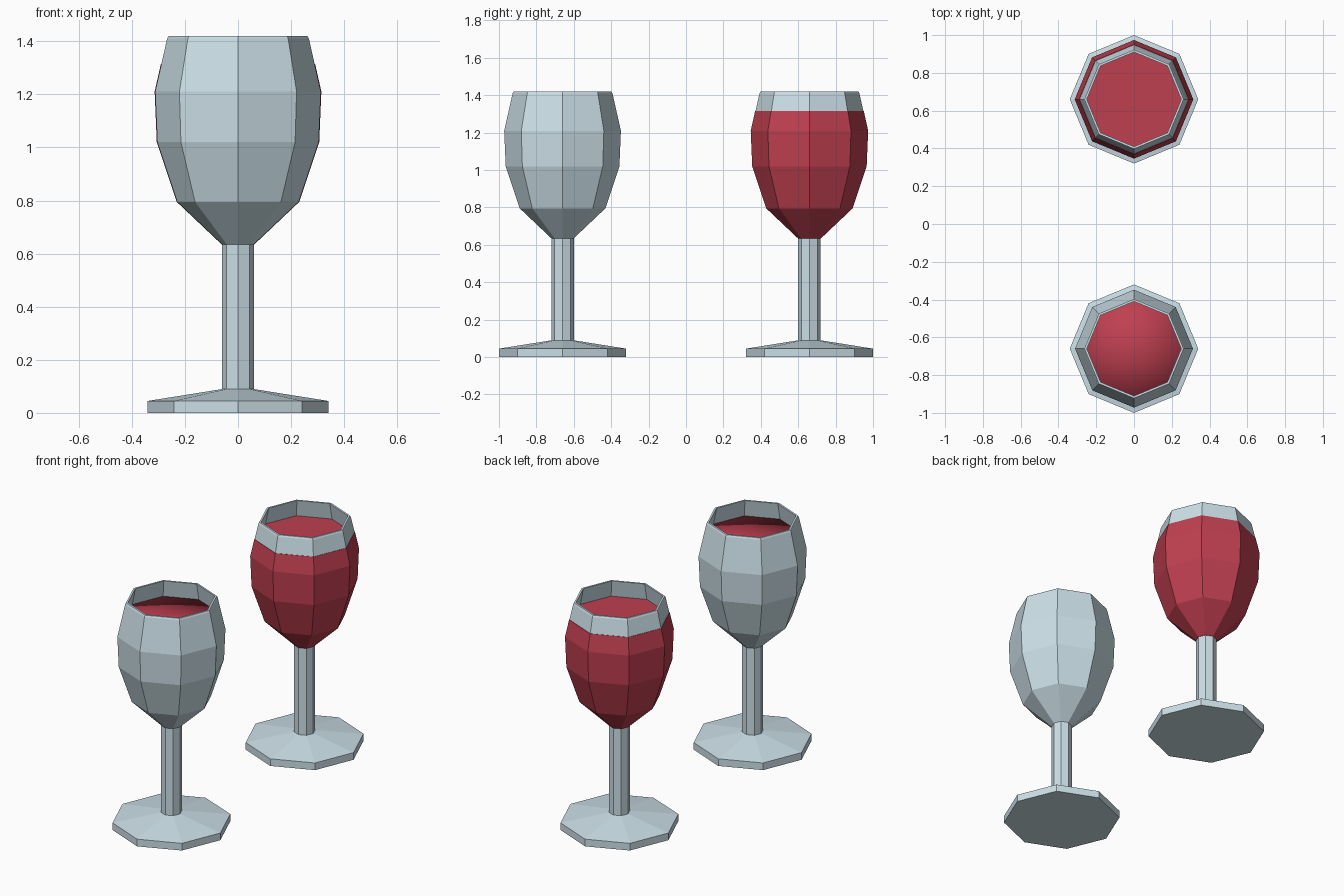
import bpy, bmesh
from math import cos, sin, pi

if "Cube" in bpy.data.objects:
    bpy.data.objects.remove(bpy.data.objects["Cube"])

SIDES = 8


def lathe(name, profile, y, mat=None, smooth=False):
    """Spin (radius, z) points around a vertical axis at x=0, y."""
    bm = bmesh.new()
    rings = []
    for r, z in profile:
        if r == 0:
            rings.append([bm.verts.new((0, 0, z))] * SIDES)
        else:
            rings.append([bm.verts.new((r * cos(2 * pi * i / SIDES),
                                        r * sin(2 * pi * i / SIDES), z))
                          for i in range(SIDES)])
    for a, b in zip(rings, rings[1:]):
        for i in range(SIDES):
            j = (i + 1) % SIDES
            quad = list(dict.fromkeys([a[i], a[j], b[j], b[i]]))
            bm.faces.new(quad).smooth = smooth
    bmesh.ops.recalc_face_normals(bm, faces=bm.faces)
    me = bpy.data.meshes.new(name)
    bm.to_mesh(me)
    bm.free()
    ob = bpy.data.objects.new(name, me)
    ob.location.y = y
    bpy.context.collection.objects.link(ob)
    if mat:
        me.materials.append(mat)
    return ob


glass_mat = bpy.data.materials.new("pale_glass")
glass_mat.diffuse_color = (0.60, 0.74, 0.80, 1)
glass_mat.use_nodes = True
glass_mat.node_tree.nodes["Principled BSDF"].inputs["Base Color"].default_value = glass_mat.diffuse_color
wine_mat = bpy.data.materials.new("red_wine")
wine_mat.diffuse_color = (0.52, 0.05, 0.08, 1)
wine_mat.use_nodes = True
wine_mat.node_tree.nodes["Principled BSDF"].inputs["Base Color"].default_value = wine_mat.diffuse_color

# Bowl silhouette from stem to rim, then the same line inset for the inner wall
outer = [(0.06, 0.635), (0.229, 0.795), (0.304, 1.02), (0.312, 1.21)]
inner = [(r - 0.02, z + 0.006) for r, z in outer]
LEVEL = 1.315

for label, y in (("front", -0.66), ("back", 0.66)):
    # Foot: flat disc with a shallow cone on top
    lathe(label + "_foot", [(0, 0), (0.34, 0), (0.34, 0.045), (0.058, 0.09), (0, 0.09)], y, glass_mat)
    # Stem
    lathe(label + "_stem", [(0.06, 0.088), (0.06, 0.637)], y, glass_mat)
    # Bowl: outer wall, chamfered rim, inner wall
    lathe(label + "_bowl",
          [(0, 0.635)] + outer + [(0.267, 1.41), (0.262, 1.42), (0.25, 1.42)]
          + inner[::-1] + [(0, 0.641)], y, glass_mat)

# Wine in the front glass sits inside the bowl, smooth shaded
lathe("front_wine", [(0, 0.645)] + [(r - 0.002, z) for r, z in inner]
      + [(0.270, LEVEL), (0, LEVEL)], -0.66, wine_mat, smooth=True)

# Wine in the back glass shows on the outside of the bowl, faceted
lathe("back_wine", [(0, 0.633)] + [(r + 0.002, z) for r, z in outer]
      + [(0.2905, LEVEL), (0, LEVEL)], 0.66, wine_mat)
